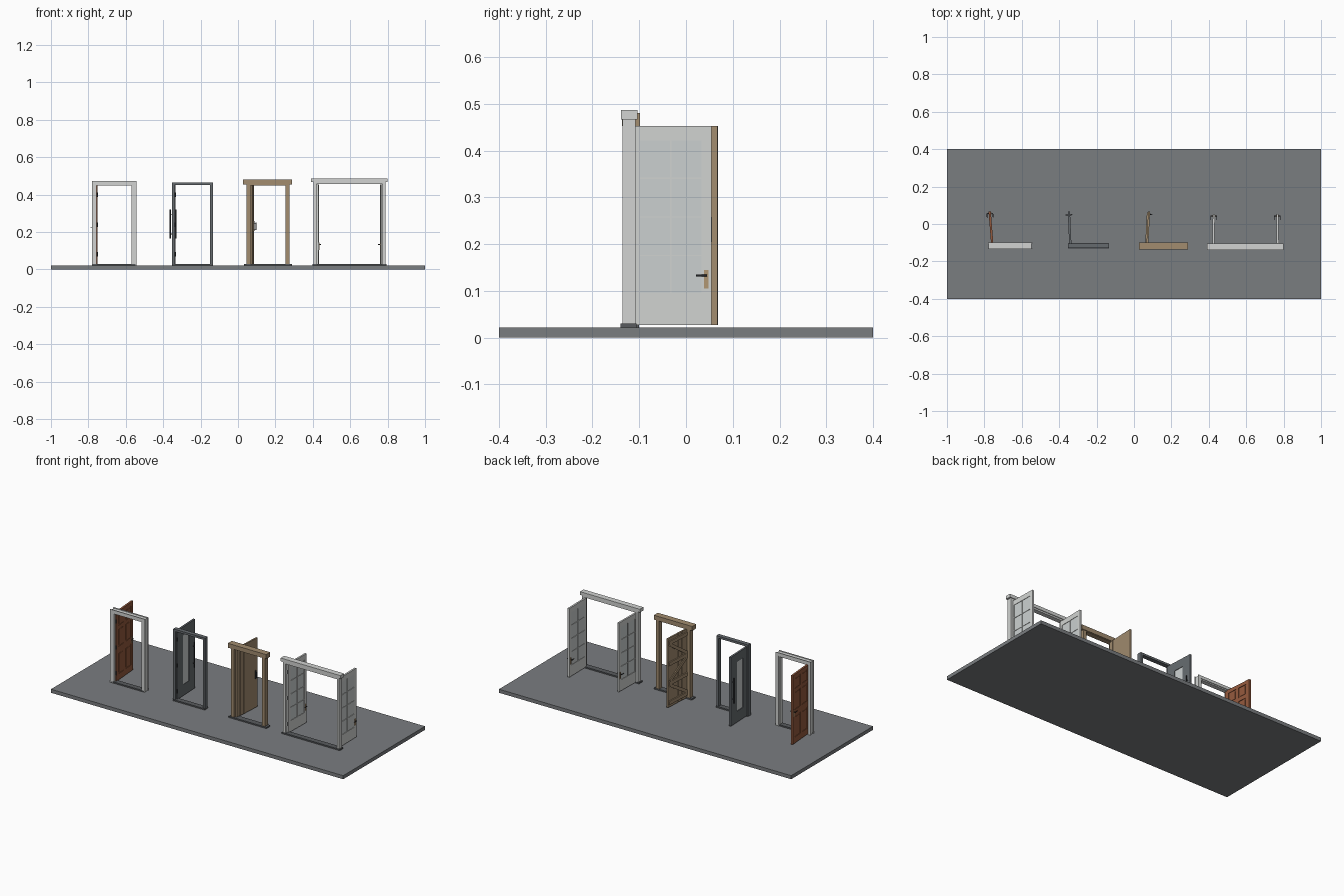
import bpy, bmesh, math
from mathutils import Matrix, Vector

if "Cube" in bpy.data.objects:
    bpy.data.objects.remove(bpy.data.objects["Cube"])


def lin(c):
    c /= 255
    return c / 12.92 if c <= 0.04045 else ((c + 0.055) / 1.055) ** 2.4


def material(name, r, g, b):
    m = bpy.data.materials.new(name)
    m.diffuse_color = (lin(r), lin(g), lin(b), 1)
    m.use_nodes = True
    m.node_tree.nodes["Principled BSDF"].inputs["Base Color"].default_value = m.diffuse_color
    return m


FLOOR = material("floor grey", 122, 125, 128)
WHITE = material("painted white", 210, 212, 210)
BROWN = material("red brown wood", 146, 88, 60)
SLATE = material("slate grey", 102, 107, 111)
TAN = material("tan wood", 162, 140, 111)
GLASS = material("pale glass", 204, 209, 209)
SILL = material("sill grey", 88, 91, 94)
DARK = material("dark metal", 48, 50, 53)
BRASS = material("brass", 178, 152, 116)

BASE = 0.022                     # top of the floor slab
Z0, Z1 = 0.027, 0.453            # bottom and top of every leaf
PIVOT_Y = -0.119


def part(name, mat, boxes=(), rods=(), bars=(), frame=None):
    """One object made of boxes (x0,x1,y0,y1,z0,z1), rods (p,q,radius)
    and flat bars (p,q,width,depth) lying in the local xz plane."""
    bm = bmesh.new()
    for x0, x1, y0, y1, z0, z1 in boxes:
        bmesh.ops.create_cube(bm, size=1, matrix=Matrix.Translation(
            ((x0 + x1) / 2, (y0 + y1) / 2, (z0 + z1) / 2)) @ Matrix.Diagonal((x1 - x0, y1 - y0, z1 - z0, 1)))
    for p, q, r in rods:
        p, q = Vector(p), Vector(q)
        rot = (q - p).to_track_quat('Z', 'Y').to_matrix().to_4x4()
        bmesh.ops.create_cone(bm, cap_ends=True, segments=12, radius1=r, radius2=r,
                              depth=(q - p).length, matrix=Matrix.Translation((p + q) / 2) @ rot)
    for p, q, w, d in bars:
        p, q = Vector(p), Vector(q)
        v = q - p
        rot = Matrix.Rotation(-math.atan2(v.z, v.x), 4, 'Y')
        bmesh.ops.create_cube(bm, size=1, matrix=Matrix.Translation((p + q) / 2) @ rot
                              @ Matrix.Diagonal((v.length, d, w, 1)))
    me = bpy.data.meshes.new(name)
    bm.to_mesh(me)
    bm.free()
    me.materials.append(mat)
    ob = bpy.data.objects.new(name, me)
    bpy.context.collection.objects.link(ob)
    if frame:
        ob.matrix_world = frame
    return ob


def door_frame(name, mat, x0, x1, w, top, head, y0, y1, sill_over=0.0):
    """Two posts, a head and a sill."""
    part(name + "_frame", mat, [
        (x0, x0 + w, y0, y1, BASE, top), (x1 - w, x1, y0, y1, BASE, top),
        (x0 + w, x1 - w, y0, y1, head, top)])
    part(name + "_sill", SILL, [(x0 - sill_over, x1 + sill_over, y0 - 0.004, y1 + 0.002, 0.02, 0.030)])


def leaf_space(x, degrees):
    """Local x runs from the hinge to the free edge; y is thickness."""
    return Matrix.Translation((x, PIVOT_Y, 0)) @ Matrix.Rotation(math.radians(degrees), 4, 'Z')


def panel_leaf(name, mat, fill, width, cols, rows, space, thick=0.012, fill_thick=0.006):
    """Stiles and rails around the openings, with thinner infill panels."""
    h, f = thick / 2, fill_thick / 2
    edges = [0] + [u for c in cols for u in c] + [width]
    levels = [Z0] + [z for r in rows for z in r] + [Z1]
    boxes = [(a, b, -h, h, Z0, Z1) for a, b in zip(edges[::2], edges[1::2])]
    boxes += [(c[0], c[1], -h, h, a, b) for c in cols for a, b in zip(levels[::2], levels[1::2])]
    part(name + "_leaf", mat, boxes, frame=space)
    part(name + "_panels", fill, [(c[0], c[1], -f, f, r[0], r[1]) for c in cols for r in rows], frame=space)


def hinges(name, space, side):
    part(name + "_hinges", DARK, rods=[((0, side * 0.006, z - 0.012), (0, side * 0.006, z + 0.012), 0.0025)
                                       for z in (0.08, 0.24, 0.40)], frame=space)


def lever_set(name, u, z, space, mat=BRASS):
    """Back plates and levers on both faces."""
    part(name + "_plates", mat, [(u - 0.005, u + 0.005, s - 0.0015, s + 0.0015, z - 0.028, z + 0.012)
                                 for s in (-0.0065, 0.0065)], frame=space)
    rods = []
    for s in (-1, 1):
        rods += [((u, s * 0.006, z), (u, s * 0.016, z), 0.002),
                 ((u + 0.002, s * 0.016, z), (u - 0.022, s * 0.016, z), 0.002)]
    part(name + "_levers", DARK, rods=rods, frame=space)


# floor slab
part("floor_slab", FLOOR, [(-1, 1, -0.4, 0.4, 0, BASE)])

# panelled wooden door with a white cased frame
door_frame("panel_door", WHITE, -0.777, -0.548, 0.021, 0.470, 0.449, -0.130, -0.104)
part("panel_door_casing", WHITE, [
    b for y in (-0.134, -0.104) for b in (
        (-0.781, -0.763, y, y + 0.004, BASE, 0.474), (-0.562, -0.544, y, y + 0.004, BASE, 0.474),
        (-0.763, -0.562, y, y + 0.004, 0.456, 0.474))])
s = leaf_space(-0.757, 94.5)
panel_leaf("panel_door", BROWN, BROWN, 0.187, [(0.025, 0.084), (0.103, 0.162)],
           [(0.065, 0.195), (0.235, 0.345), (0.365, 0.43)], s)
part("panel_door_raised_fields", BROWN, [
    (u, u + 0.043, -0.005, 0.005, a, b) for u in (0.033, 0.111)
    for a, b in ((0.073, 0.187), (0.243, 0.337), (0.373, 0.422))], frame=s)
lever_set("panel_door", 0.176, 0.225, s)
hinges("panel_door", s, -1)

# slate door with a narrow window and long pulls
door_frame("slate_door", SLATE, -0.353, -0.135, 0.014, 0.465, 0.452, -0.129, -0.103)
s = leaf_space(-0.340, 92.5)
panel_leaf("slate_door", SLATE, GLASS, 0.187, [(0.062, 0.125)], [(0.095, 0.400)], s)
part("long_pulls", DARK, rods=[r for k in (-1, 1) for r in (
    ((0.168, k * 0.015, 0.165), (0.168, k * 0.015, 0.32), 0.003),
    ((0.168, 0, 0.19), (0.168, k * 0.015, 0.19), 0.0025),
    ((0.168, 0, 0.295), (0.168, k * 0.015, 0.295), 0.0025))], frame=s)
hinges("slate_door", s, -1)

# tan plank door with a heavy lintel and braces
door_frame("plank_door", TAN, 0.045, 0.276, 0.021, 0.456, 0.450, -0.132, -0.102, 0.014)
part("plank_door_lintel", TAN, [(0.026, 0.289, -0.137, -0.098, 0.453, 0.480)])
s = leaf_space(0.071, 87)
W, N = 0.188, 6
part("plank_leaf", TAN, [(i * W / N, (i + 1) * W / N - 0.0015, -0.005, 0.005, Z0, Z1) for i in range(N)]
     + [(0.001, W - 0.002, -0.004, 0.004, Z0, Z1 - 0.001)], frame=s)
rails = (0.055, 0.175, 0.295, 0.425)
bars = [((0.008, 0.008, z), (W - 0.008, 0.008, z), 0.022, 0.007) for z in rails]
for i, (a, b) in enumerate(zip(rails, rails[1:])):
    ends = (0.016, W - 0.016) if i % 2 == 0 else (W - 0.016, 0.016)
    bars.append(((ends[0], 0.0075, a + 0.012), (ends[1], 0.0075, b - 0.012), 0.019, 0.006))
part("plank_braces", TAN, bars=bars, frame=s)
part("plank_pull", DARK, [(0.165, 0.175, -0.007, -0.004, 0.205, 0.258)], rods=[
    ((0.17, -0.016, 0.212), (0.17, -0.016, 0.25), 0.0025),
    ((0.17, -0.005, 0.215), (0.17, -0.016, 0.215), 0.002),
    ((0.17, -0.005, 0.247), (0.17, -0.016, 0.247), 0.002)], frame=s)
hinges("plank_door", s, 1)

# white double door with glazed leaves
door_frame("double_door", WHITE, 0.403, 0.788, 0.016, 0.473, 0.457, -0.136, -0.108, 0.006)
part("double_door_cap", WHITE, [(0.389, 0.799, -0.139, -0.104, 0.467, 0.487)])
panes = [(z, z + 0.080) for z in (0.095, 0.177, 0.259, 0.342)]
for side, x, angle in (("left", 0.424, 89), ("right", 0.769, 91)):
    name = side + "_glazed"
    s = leaf_space(x, angle)
    panel_leaf(name, WHITE, GLASS, 0.173, [(0.020, 0.085), (0.088, 0.152)], panes, s, 0.011, 0.006)
    lever_set(name, 0.162, 0.133, s)
    hinges(name, s, 1 if side == "left" else -1)
